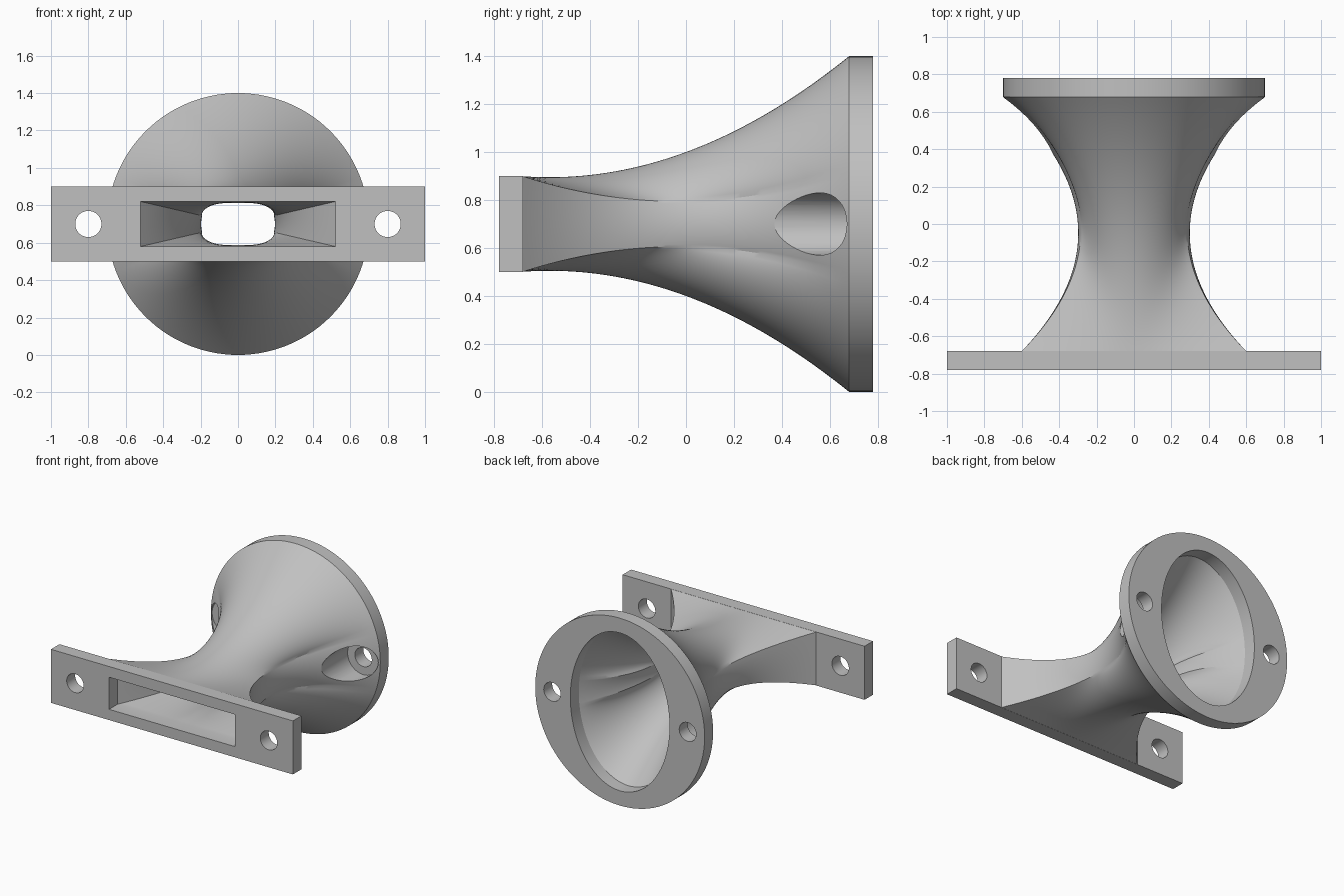
import bpy, bmesh, math
from mathutils import Matrix

if "Cube" in bpy.data.objects:
    bpy.data.objects.remove(bpy.data.objects["Cube"], do_unlink=True)

MID_Z = 0.7      # height of the duct axis
INNER_Y = 0.68   # inside faces of plate and flange
OUTER_Y = 0.78   # outside faces of plate and flange

grey = bpy.data.materials.new("plain grey")
grey.use_nodes = True
grey.diffuse_color = (0.53, 0.53, 0.53, 1)
grey.node_tree.nodes["Principled BSDF"].inputs["Base Color"].default_value = grey.diffuse_color


def make_object(name, bm):
    bmesh.ops.recalc_face_normals(bm, faces=bm.faces)
    mesh = bpy.data.meshes.new(name)
    bm.to_mesh(mesh)
    bm.free()
    mesh.materials.append(grey)
    obj = bpy.data.objects.new(name, mesh)
    bpy.context.collection.objects.link(obj)
    return obj


def loft(name, half_x, half_z, neck, end_x, end_z, start, end):
    """Closed loft: rectangle -> round neck -> ellipse, straight at both ends."""
    corner = math.atan2(half_z, half_x)
    angles = []
    for first, last, count in ((-corner, corner, 20), (corner, math.pi - corner, 48)):
        angles += [first + (last - first) * i / count for i in range(count)]
    angles += [a + math.pi for a in angles]

    def radius(a, t):
        c, s = abs(math.cos(a)), abs(math.sin(a))
        r0 = min(half_x / max(c, 1e-9), half_z / max(s, 1e-9))
        r1 = 1 / math.hypot(c / end_x, s / end_z)
        # quadratic through the three sections
        return (r0 * (1 - t) * (1 - 2 * t) + neck * 4 * t * (1 - t) + r1 * t * (2 * t - 1))

    steps = 48
    stations = [(start, 0)]
    stations += [(-INNER_Y + 2 * INNER_Y * i / steps, i / steps) for i in range(steps + 1)]
    stations += [(end, 1)]
    bm = bmesh.new()
    rings = [[bm.verts.new((radius(a, t) * math.cos(a), y, MID_Z + radius(a, t) * math.sin(a)))
              for a in angles] for y, t in stations]
    n = len(angles)
    for r0, r1 in zip(rings, rings[1:]):
        for i in range(n):
            bm.faces.new((r0[i], r0[(i + 1) % n], r1[(i + 1) % n], r1[i]))
    bm.faces.new(rings[0])
    bm.faces.new(rings[-1])
    return make_object(name, bm)


def cylinder(name, x, radius, y0, y1):
    bm = bmesh.new()
    place = Matrix.Translation((x, (y0 + y1) / 2, MID_Z)) @ Matrix.Rotation(math.pi / 2, 4, "X")
    bmesh.ops.create_cone(bm, cap_ends=True, segments=48, radius1=radius, radius2=radius,
                          depth=y1 - y0, matrix=place)
    return make_object(name, bm)


def combine(target, tool, operation):
    mod = target.modifiers.new(operation.lower(), "BOOLEAN")
    mod.operation = operation
    mod.solver = "EXACT"
    mod.object = tool
    bpy.context.view_layer.objects.active = target
    bpy.ops.object.modifier_apply(modifier=mod.name)
    bpy.data.objects.remove(tool, do_unlink=True)


# Outer body with the round flange
duct = loft("transition_duct", 0.6, 0.199, 0.3, 0.7, 0.7, -0.73, OUTER_Y)

# Rectangular mounting plate
bm = bmesh.new()
bmesh.ops.create_cube(bm, size=1, matrix=Matrix.Translation((0, -(INNER_Y + OUTER_Y) / 2, MID_Z))
                      @ Matrix.Diagonal((2, OUTER_Y - INNER_Y, 0.4, 1)))
combine(duct, make_object("mounting_plate", bm), "UNION")

# Hollow passage
combine(duct, loft("passage", 0.52, 0.12, 0.2, 0.41, 0.59, -0.9, 0.9), "DIFFERENCE")

# Bolt holes, and screw head pockets in front of the flange
for side in (-1, 1):
    combine(duct, cylinder("plate_hole", side * 0.8, 0.07, -0.9, -0.6), "DIFFERENCE")
    combine(duct, cylinder("head_pocket", side * 0.56, 0.13, 0.0, INNER_Y), "DIFFERENCE")
    combine(duct, cylinder("flange_hole", side * 0.56, 0.07, 0.6, 0.9), "DIFFERENCE")

bpy.ops.object.select_all(action="DESELECT")
duct.select_set(True)
bpy.context.view_layer.objects.active = duct
bpy.ops.object.shade_smooth_by_angle(angle=math.radians(25))
